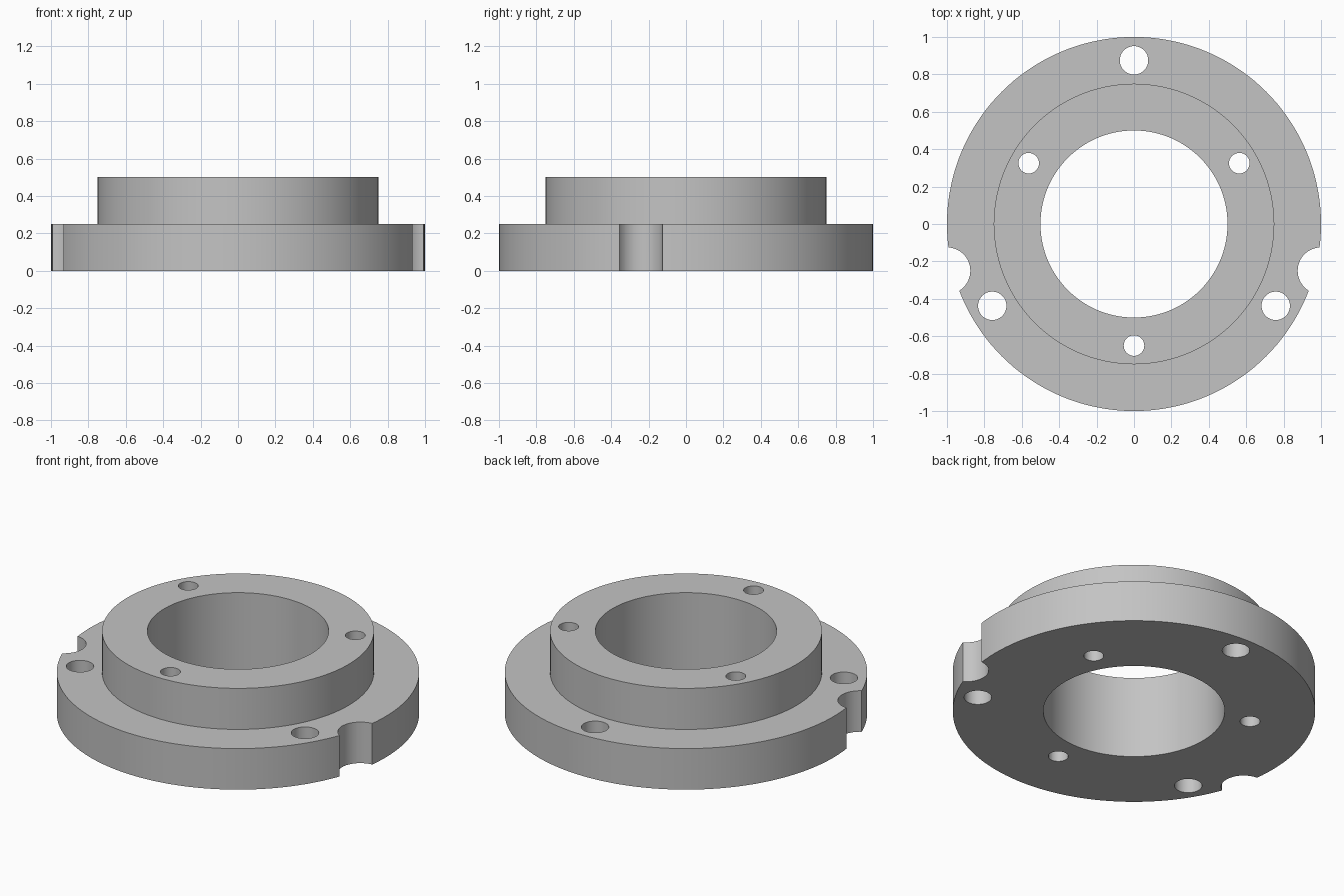
import bpy
import bmesh
import math
from math import cos, sin, radians
from mathutils import Matrix, Vector

cube = bpy.data.objects.get("Cube")
if cube:
    bpy.data.objects.remove(cube, do_unlink=True)

# Single flat colour
grey = bpy.data.materials.new("plain grey")
grey.use_nodes = True
colour = (0.55, 0.55, 0.55, 1)
grey.diffuse_color = colour
grey.node_tree.nodes["Principled BSDF"].inputs["Base Color"].default_value = colour


def add_object(name, bm):
    mesh = bpy.data.meshes.new(name)
    bmesh.ops.recalc_face_normals(bm, faces=bm.faces)
    bm.to_mesh(mesh)
    bm.free()
    mesh.materials.append(grey)
    obj = bpy.data.objects.new(name, mesh)
    bpy.context.collection.objects.link(obj)
    return obj


# Flange, raised collar and centre bore turned from one (radius, height) profile
profile = [(0.5, 0), (1, 0), (1, 0.25), (0.75, 0.25), (0.75, 0.5), (0.5, 0.5)]
bm = bmesh.new()
verts = [bm.verts.new((r, 0, z)) for r, z in profile]
edges = [bm.edges.new((a, b)) for a, b in zip(verts, verts[1:] + verts[:1])]
bmesh.ops.spin(bm, geom=verts + edges, axis=(0, 0, 1), cent=(0, 0, 0),
               angle=math.tau, steps=144, use_duplicate=False)
bmesh.ops.remove_doubles(bm, verts=bm.verts, dist=0.0001)
flange = add_object("flanged_ring", bm)

# Drill positions: flange bolt holes, collar screw holes, rim notches
drills = []
for i in range(3):
    bolt, screw = radians(90 + 120 * i), radians(30 + 120 * i)
    drills.append((0.875 * cos(bolt), 0.875 * sin(bolt), 0.076))
    drills.append((0.65 * cos(screw), 0.65 * sin(screw), 0.055))
for side in (-1, 1):
    drills.append((side, -0.25, 0.125))

bm = bmesh.new()
for x, y, radius in drills:
    bmesh.ops.create_cone(bm, cap_ends=True, segments=48, radius1=radius,
                          radius2=radius, depth=1.5,
                          matrix=Matrix.Translation(Vector((x, y, 0.25))))
cutter = add_object("hole_cutter", bm)
cutter.hide_render = True

# Cut the holes and notches, then drop the cutter
bpy.ops.object.select_all(action="DESELECT")
flange.select_set(True)
bpy.context.view_layer.objects.active = flange
cut = flange.modifiers.new("drill", "BOOLEAN")
cut.operation = "DIFFERENCE"
cut.solver = "EXACT"
cut.object = cutter
bpy.ops.object.modifier_apply(modifier=cut.name)
bpy.data.objects.remove(cutter, do_unlink=True)
bpy.ops.object.shade_smooth_by_angle(angle=radians(30))
